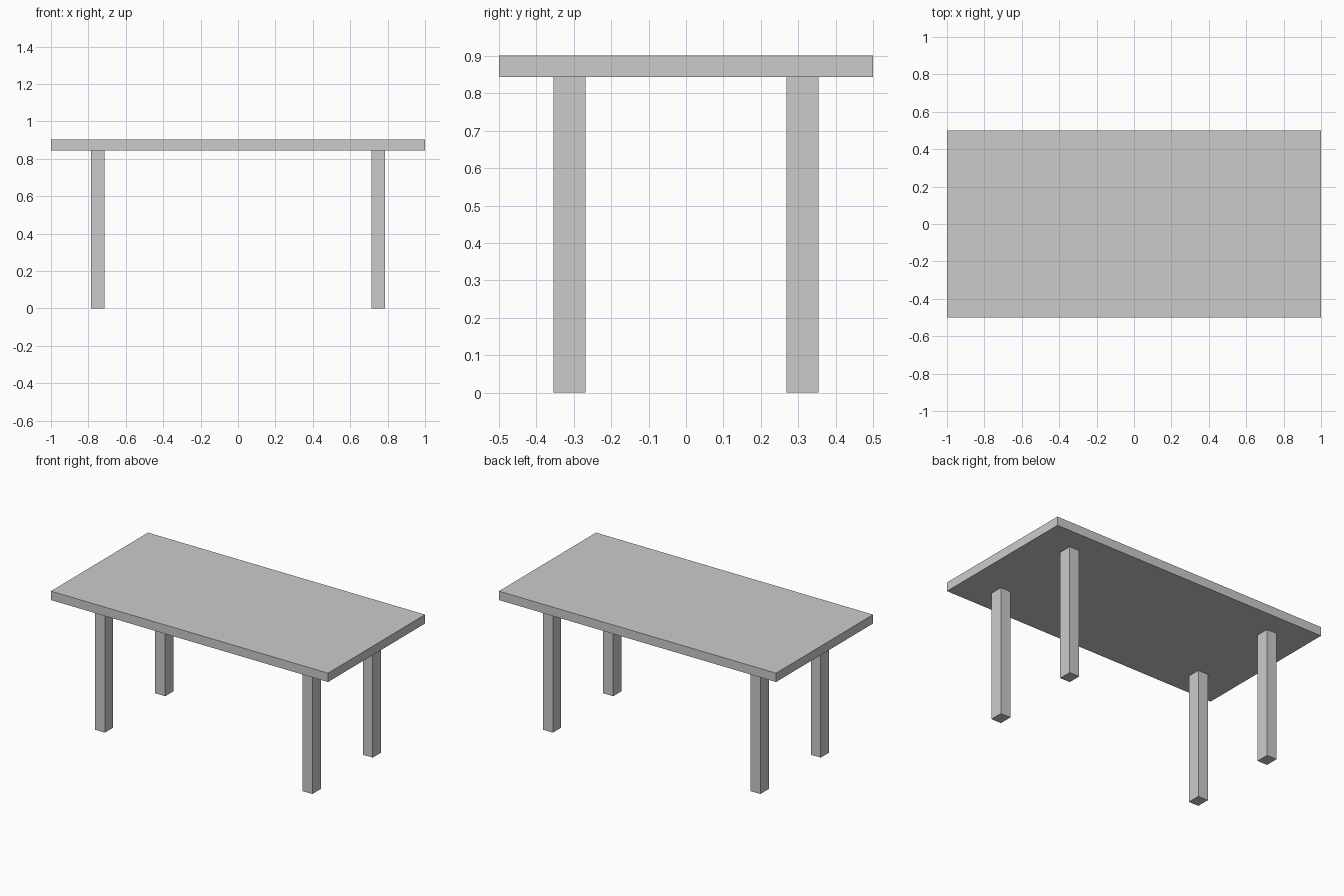
import bpy

if "Cube" in bpy.data.objects:
    bpy.data.objects.remove(bpy.data.objects["Cube"])


def box(name, center, size):
    bpy.ops.mesh.primitive_cube_add(size=1, location=center)
    obj = bpy.context.object
    obj.name = name
    obj.scale = size
    bpy.ops.object.transform_apply(location=False, rotation=False, scale=True)
    return obj


TOP_Z, UNDER_Z = 0.902, 0.844

# Flat rectangular tabletop
box("tabletop", (0, 0, (TOP_Z + UNDER_Z) / 2), (2.0, 1.0, TOP_Z - UNDER_Z))

# Four straight legs, inset from the corners
for side, sx in (("left", -1), ("right", 1)):
    for end, sy in (("front", -1), ("back", 1)):
        box(f"{end}_{side}_leg", (sx * 0.749, sy * 0.311, UNDER_Z / 2),
            (0.072, 0.086, UNDER_Z))
